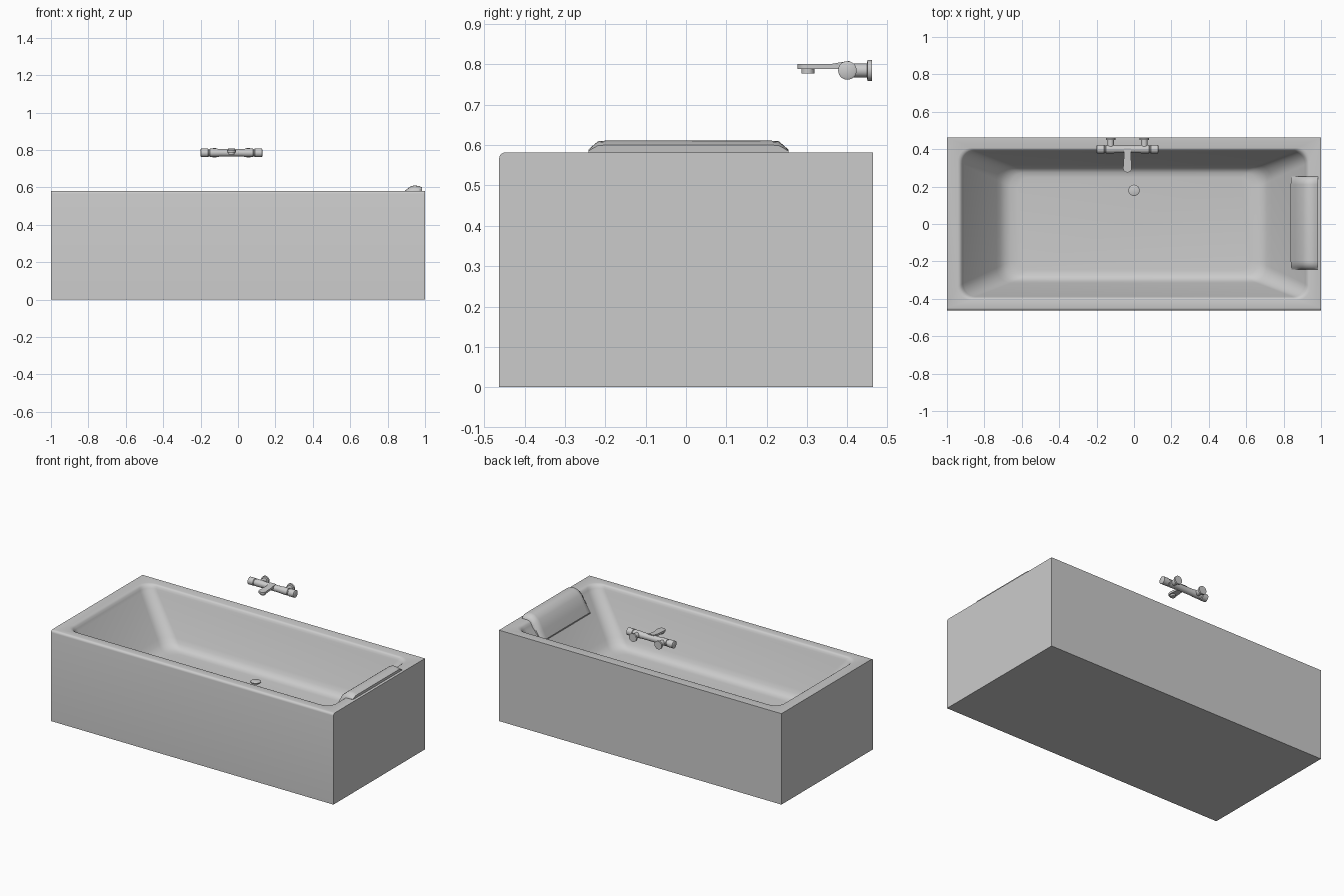
import bpy, bmesh
from math import sin, cos, pi, radians
from mathutils import Vector

old = bpy.data.objects.get("Cube")
if old:
    bpy.data.objects.remove(old, do_unlink=True)

grey = bpy.data.materials.new("plain_grey")
grey.use_nodes = True
COLOR = (0.6, 0.6, 0.6, 1)
grey.diffuse_color = COLOR
grey.node_tree.nodes["Principled BSDF"].inputs["Base Color"].default_value = COLOR


def loft(name, rings, angle=35):
    """Skin a list of equal-length rings and cap both ends."""
    bm = bmesh.new()
    loops = [[bm.verts.new(p) for p in ring] for ring in rings]
    n = len(rings[0])
    for a, b in zip(loops, loops[1:]):
        for i in range(n):
            j = (i + 1) % n
            bm.faces.new((a[i], a[j], b[j], b[i]))
    bm.faces.new(loops[0][::-1])
    bm.faces.new(loops[-1])
    bmesh.ops.remove_doubles(bm, verts=bm.verts, dist=0.0001)
    bmesh.ops.recalc_face_normals(bm, faces=bm.faces)
    mesh = bpy.data.meshes.new(name)
    bm.to_mesh(mesh)
    bm.free()
    mesh.materials.append(grey)
    mesh.shade_smooth()
    mesh.set_sharp_from_angle(angle=radians(angle))
    obj = bpy.data.objects.new(name, mesh)
    bpy.context.scene.collection.objects.link(obj)
    return obj


def rounded_rect(hx, y0, y1, r, z, steps=8):
    """Rounded rectangle ring; radius zero gives square corners."""
    corners = ((hx - r, y1 - r), (r - hx, y1 - r), (r - hx, y0 + r), (hx - r, y0 + r))
    ring = []
    for k, (cx, cy) in enumerate(corners):
        for s in range(steps + 1):
            a = (k + s / steps) * pi / 2
            ring.append(Vector((cx + r * cos(a), cy + r * sin(a), z)))
    return ring


def turned(name, axis, center, profile, sides=32):
    """Solid of revolution: profile holds (distance along axis, radius)."""
    u, v = [Vector([float(i == k) for i in range(3)]) for k in range(3) if k != axis]
    w = u.cross(v) if axis != 1 else Vector((0, 1, 0))
    rings = [[Vector(center) + w * d + (u * cos(2 * pi * i / sides) + v * sin(2 * pi * i / sides)) * r
              for i in range(sides)] for d, r in profile]
    return loft(name, rings)


# Bathtub: square outside, rounded front rim edge, sloping basin
W, D, TOP, ROLL = 1.0, 0.463, 0.582, 0.015
rings = [rounded_rect(W, -D, D, 0, 0)]
for s in range(5):
    a = s * pi / 8
    rings.append(rounded_rect(W, -D + ROLL * (1 - cos(a)), D, 0, TOP - ROLL * (1 - sin(a))))
basin = [  # half length, half width, corner radius, height
    (0.942, 0.407, 0.07, TOP), (0.932, 0.400, 0.07, 0.580), (0.923, 0.394, 0.07, 0.573),
    (0.916, 0.389, 0.07, 0.560), (0.908, 0.385, 0.07, 0.545),
    (0.735, 0.315, 0.08, 0.325), (0.715, 0.305, 0.08, 0.300), (0.690, 0.292, 0.08, 0.280),
    (0.660, 0.275, 0.07, 0.270), (0.620, 0.250, 0.06, 0.266)]
rings += [rounded_rect(x, -y, y, r, z) for x, y, r, z in basin]
loft("bathtub", rings, 40)

# Drain cap on the basin floor
turned("drain_cap", 2, (0, 0.18, 0.264), [(0, 0.022), (0.008, 0.022), (0.008, 0.03), (0.013, 0.03), (0.016, 0.024)])

# Head cushion draped over the rim, thinner at its two ends
soft = [(0.985, 0.600), (0.966, 0.608), (0.943, 0.611), (0.920, 0.604), (0.892, 0.582), (0.862, 0.525), (0.838, 0.475)]
seat = [(0.982, 0.575), (0.960, 0.575), (0.940, 0.573), (0.925, 0.568), (0.907, 0.540), (0.878, 0.500), (0.845, 0.460)]
rings = []
for y, puff in ((-0.248, 0.4), (-0.238, 0.65), (-0.224, 0.96), (-0.205, 1),
                (0.205, 1), (0.224, 0.96), (0.238, 0.65), (0.248, 0.4)):
    outer = [Vector((bx + (tx - bx) * puff, y + 0.006, bz + (tz - bz) * puff))
             for (tx, tz), (bx, bz) in zip(soft, seat)]
    inner = [Vector((bx, y + 0.006, bz)) for bx, bz in reversed(seat)]
    rings.append(outer + inner)
loft("head_cushion", rings, 50)

# Wall mixer: horizontal body with a grip at each end
MX, MY, MZ = -0.035, 0.4, 0.785
half = [(0.165, 0.018), (0.162, 0.023), (0.125, 0.023), (0.122, 0.019), (0.117, 0.019),
        (0.115, 0.022), (0.075, 0.022), (0.06, 0.020)]
turned("mixer_body", 0, (MX, MY, MZ), [(-d, r) for d, r in half] + half[::-1])

# Wall connectors with round flanges
for side, label in ((-1, "right"), (1, "left")):
    turned(label + "_wall_connector", 1, (MX + side * 0.09, MY, MZ),
           [(0, 0.017), (0.048, 0.017), (0.05, 0.026), (0.061, 0.026)])

# Flat spout with rounded tip
outline = [(MX + 0.023 * cos(pi + pi * i / 12), 0.299 + 0.023 * sin(pi + pi * i / 12)) for i in range(13)]
outline += [(MX + 0.019, 0.36), (MX + 0.019, 0.405), (MX - 0.019, 0.405), (MX - 0.019, 0.36)]
loft("spout", [[Vector((x, y, 0.788)) for x, y in outline],
               [Vector((x, y, 0.801 + max(0, y - 0.36) * 0.18)) for x, y in outline]])
turned("spout_outlet", 2, (MX, 0.302, 0.777), [(0, 0.016), (0.012, 0.016)])
